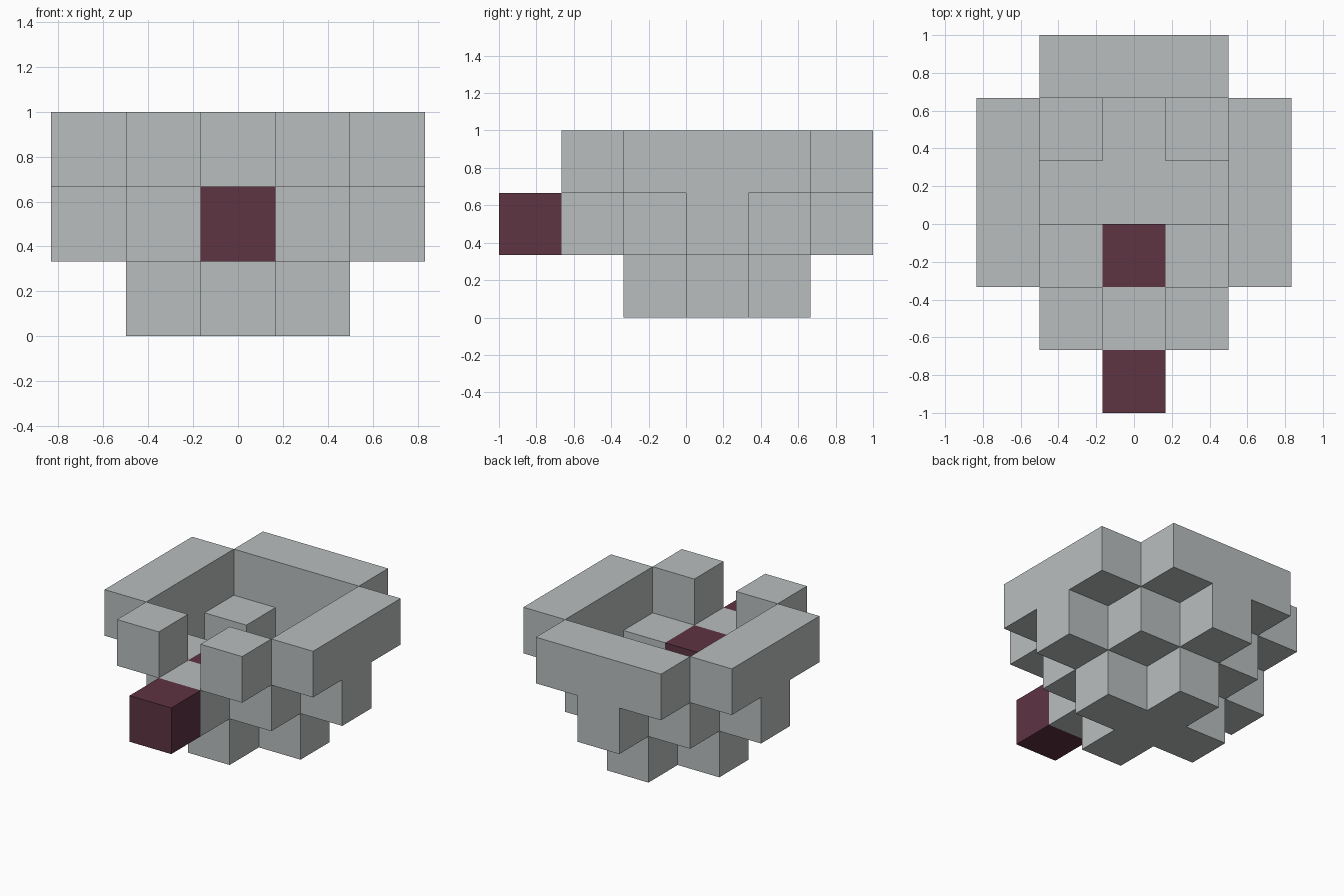
import bpy
import bmesh
import math
from mathutils import Vector, Matrix

if "Cube" in bpy.data.objects:
    bpy.data.objects.remove(bpy.data.objects["Cube"], do_unlink=True)

U = 1 / 3  # edge of one block


def make_material(name, rgb):
    mat = bpy.data.materials.new(name)
    mat.use_nodes = True
    mat.diffuse_color = (*rgb, 1)
    mat.node_tree.nodes["Principled BSDF"].inputs["Base Color"].default_value = (*rgb, 1)
    return mat


grey = make_material("light grey", (0.49, 0.515, 0.515))
maroon = make_material("dark maroon", (0.11, 0.033, 0.055))


def mirrored(cells):
    return {(s * x, y, z) for x, y, z in cells for s in (-1, 1)}


# Block cells: x from the middle, y from the front, z from the ground
base = mirrored({(0, 2, 0), (0, 3, 0), (0, 4, 0), (1, 3, 0)})
bowl = mirrored({(0, 1, 1), (1, 2, 1), (2, 3, 1), (1, 4, 1), (0, 5, 1)})
side_rims = mirrored({(2, y, 2) for y in (2, 3, 4)})
back_rim = mirrored({(0, 5, 2), (1, 5, 2)})
front_posts = mirrored({(1, 1, 2)})
parts = [
    ("base", base, grey),
    ("bowl", bowl, grey),
    ("side_rims", side_rims, grey),
    ("back_rim", back_rim, grey),
    ("front_posts", front_posts, grey),
    ("front_knob", {(0, 0, 1)}, maroon),
    ("inner_knob", {(0, 2, 1)}, maroon),
]
filled = set().union(*(cells for _, cells, _ in parts))


def build(name, cells, mat):
    """Join blocks into one skin, leaving out faces covered by other blocks."""
    bm = bmesh.new()
    for x, y, z in sorted(cells):
        centre = Vector((x * U, (y + 0.5) * U - 1, (z + 0.5) * U))
        cube = bmesh.ops.create_cube(bm, size=U, matrix=Matrix.Translation(centre))
        hidden = []
        for face in {f for v in cube["verts"] for f in v.link_faces}:
            step = (face.calc_center_median() - centre) / (U / 2)
            if (x + round(step.x), y + round(step.y), z + round(step.z)) in filled:
                hidden.append(face)
        bmesh.ops.delete(bm, geom=hidden, context="FACES")
    # Merge neighbouring blocks into clean flat panels
    bmesh.ops.remove_doubles(bm, verts=bm.verts[:], dist=0.001)
    bmesh.ops.dissolve_limit(bm, angle_limit=math.radians(1),
                             verts=bm.verts[:], edges=bm.edges[:])
    mesh = bpy.data.meshes.new(name)
    bm.to_mesh(mesh)
    bm.free()
    mesh.materials.append(mat)
    bpy.context.collection.objects.link(bpy.data.objects.new(name, mesh))


for part in parts:
    build(*part)
